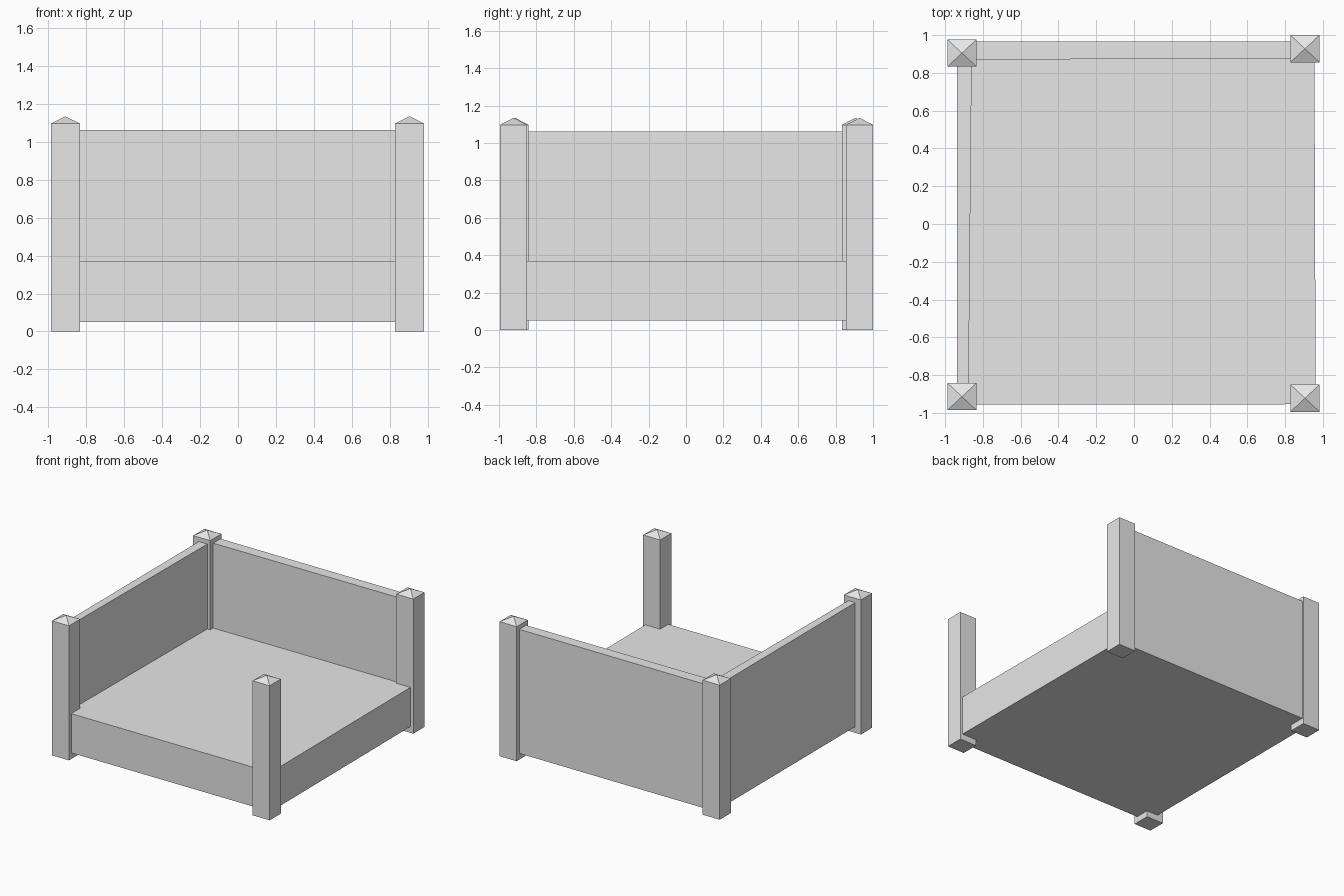
import bpy
import bmesh

cube = bpy.data.objects.get("Cube")
if cube:
    bpy.data.objects.remove(cube, do_unlink=True)

GREY = (0.8, 0.8, 0.8, 1.0)
material = bpy.data.materials.new("plain_grey")
material.use_nodes = True
material.diffuse_color = GREY
material.node_tree.nodes["Principled BSDF"].inputs["Base Color"].default_value = GREY


def finish(name, bm):
    bmesh.ops.recalc_face_normals(bm, faces=bm.faces)
    mesh = bpy.data.meshes.new(name)
    bm.to_mesh(mesh)
    bm.free()
    mesh.materials.append(material)
    obj = bpy.data.objects.new(name, mesh)
    bpy.context.collection.objects.link(obj)


def extrude_outline(bm, outline, bottom, top):
    """Raise a floor outline into a solid and return its top face."""
    base = bm.faces.new([bm.verts.new((x, y, bottom)) for x, y in outline])
    result = bmesh.ops.extrude_face_region(bm, geom=[base], use_keep_orig=True)
    verts = [v for v in result["geom"] if isinstance(v, bmesh.types.BMVert)]
    for v in verts:
        v.co.z = top
    return next(f for f in result["geom"] if isinstance(f, bmesh.types.BMFace))


def slab(name, outline, bottom, top):
    bm = bmesh.new()
    extrude_outline(bm, outline, bottom, top)
    finish(name, bm)


def post(name, x, y):
    """Square post with a low pyramid on top."""
    hx, hy = 0.077, 0.072
    bm = bmesh.new()
    outline = [(x - hx, y - hy), (x + hx, y - hy), (x + hx, y + hy), (x - hx, y + hy)]
    top = extrude_outline(bm, outline, 0.0, 1.097)
    peak = bmesh.ops.poke(bm, faces=[top])["verts"][0]
    peak.co.z = 1.135
    finish(name, bm)


# Thick floor block
slab("floor_base", [(-0.92, -0.957), (0.962, -0.954), (0.955, 0.94), (-0.92, 0.94)], 0.05, 0.37)

# Two tall walls, a little out of square
slab("side_wall", [(-0.937, -0.92), (-0.876, -0.92), (-0.859, 0.91), (-0.937, 0.91)], 0.05, 1.062)
slab("back_wall", [(-0.91, 0.87), (0.91, 0.877), (0.91, 0.965), (-0.91, 0.965)], 0.05, 1.062)

# Corner posts
post("front_right_post", -0.911, -0.914)
post("front_left_post", 0.905, -0.922)
post("back_right_post", -0.911, 0.905)
post("back_left_post", 0.905, 0.928)
